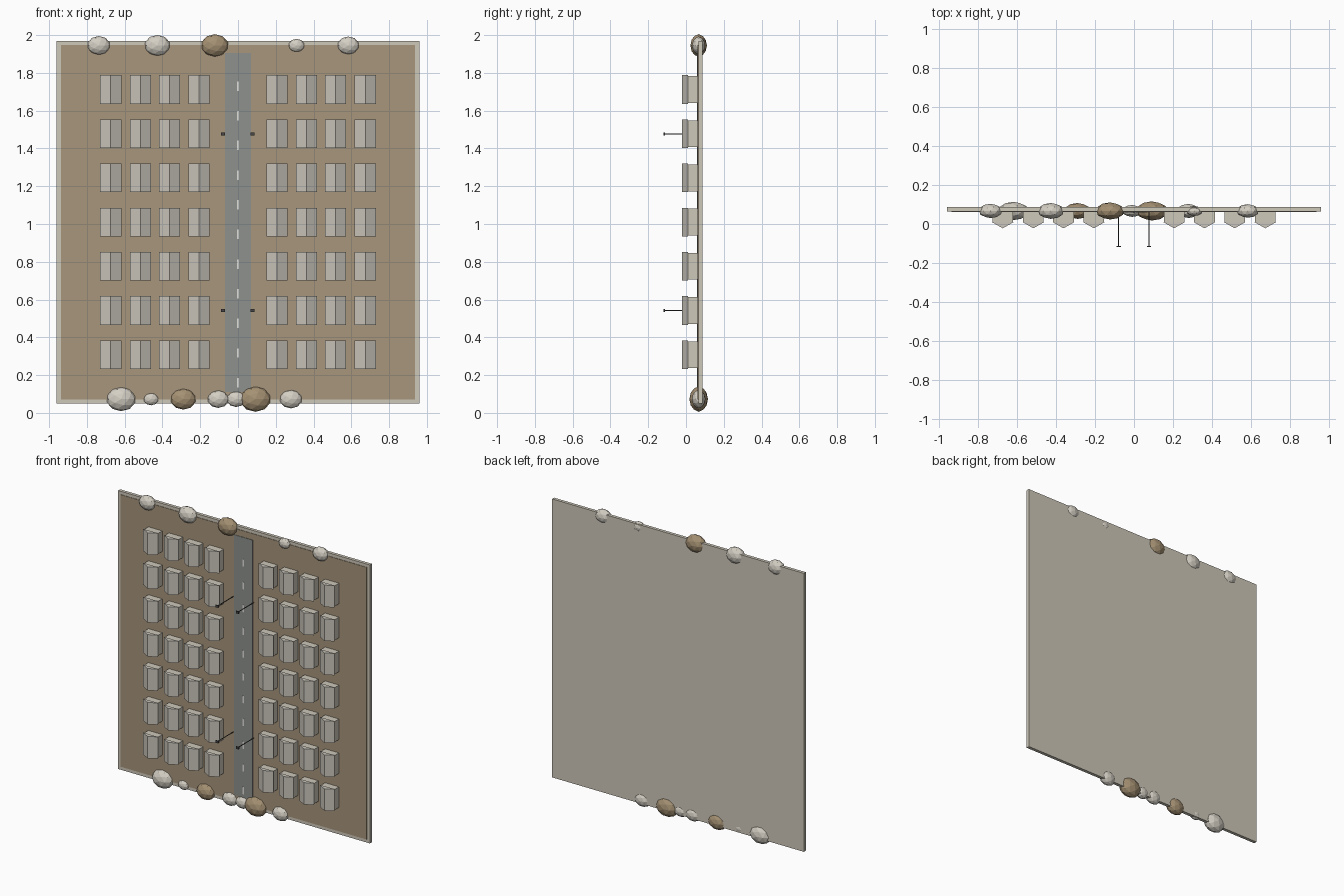
import bpy, bmesh, math
from mathutils import Matrix, Vector

if "Cube" in bpy.data.objects:
    bpy.data.objects.remove(bpy.data.objects["Cube"])


def mat(name, r, g, b):
    m = bpy.data.materials.new(name)
    lin = lambda c: ((c / 255 + 0.055) / 1.055) ** 2.4
    m.diffuse_color = (lin(r), lin(g), lin(b), 1)
    m.use_nodes = True
    m.node_tree.nodes["Principled BSDF"].inputs["Base Color"].default_value = m.diffuse_color
    return m


STONE = mat("pale stone", 206, 200, 186)
ROOF = mat("roof grey", 203, 198, 188)
EARTH = mat("brown earth", 167, 150, 124)
ROAD = mat("road grey", 142, 145, 141)
WHITE = mat("line white", 225, 224, 218)
METAL = mat("dark metal", 70, 70, 70)
ROCK = mat("light rock", 212, 207, 196)
BROWN = mat("brown rock", 165, 145, 115)

FRONT = 0.065      # y of the slab's front face
MID = 1.01         # z of the slab's centre


def finish(bm, name, *mats):
    bmesh.ops.recalc_face_normals(bm, faces=bm.faces)
    me = bpy.data.meshes.new(name)
    bm.to_mesh(me)
    bm.free()
    for m in mats:
        me.materials.append(m)
    ob = bpy.data.objects.new(name, me)
    bpy.context.collection.objects.link(ob)
    return ob


def add_box(bm, x0, x1, y0, y1, z0, z1):
    c = Vector((x0 + x1, y0 + y1, z0 + z1)) / 2
    s = Matrix.Diagonal((x1 - x0, y1 - y0, z1 - z0, 1))
    bmesh.ops.create_cube(bm, size=1, matrix=Matrix.Translation(c) @ s)


def box(name, m, *dims):
    bm = bmesh.new()
    add_box(bm, *dims)
    return finish(bm, name, m)


# Upright base slab, ground plate and road
box("base_slab", STONE, -0.96, 0.96, FRONT, FRONT + 0.022, 0.05, 1.97)
box("ground_plate", EARTH, -0.938, 0.938, FRONT - 0.003, FRONT + 0.001, 0.072, 1.948)
box("road", ROAD, -0.07, 0.07, FRONT - 0.006, FRONT + 0.001, 0.11, 1.905)

# Dashed centre line
bm = bmesh.new()
for i in range(11):
    z = 1.73 - 0.157 * i
    add_box(bm, -0.005, 0.005, FRONT - 0.008, FRONT - 0.005, z - 0.025, z + 0.025)
finish(bm, "road_dashes", WHITE)

# One house: wall block with a gabled roof pointing to the front
bm = bmesh.new()
add_box(bm, -0.053, 0.053, 0.01, FRONT, -0.071, 0.071)
profile = [(-0.056, 0.01), (0.056, 0.01), (0, -0.022)]
f = bm.faces.new([bm.verts.new((x, y, -0.0755)) for x, y in profile])
f.material_index = 1
ext = bmesh.ops.extrude_face_region(bm, geom=[f])
bmesh.ops.translate(bm, vec=(0, 0, 0.151),
                    verts=[g for g in ext["geom"] if isinstance(g, bmesh.types.BMVert)])
bm.faces.ensure_lookup_table()
for face in bm.faces[6:]:
    face.material_index = 1
house = finish(bm, "house", STONE, ROOF)

# Grid of houses, four columns on each side of the road
spots = [(s * x, MID + 0.234 * r) for r in range(-3, 4)
         for s in (-1, 1) for x in (0.206, 0.362, 0.517, 0.674)]
house.location = (spots[0][0], 0, spots[0][1])
for x, z in spots[1:]:
    ob = bpy.data.objects.new("house", house.data)
    ob.location = (x, 0, z)
    bpy.context.collection.objects.link(ob)

# Street lamps: thin pole with a small head
for x in (-0.079, 0.077):
    for z in (0.542, 1.476):
        bm = bmesh.new()
        bmesh.ops.create_cone(bm, cap_ends=True, segments=6, radius1=0.003, radius2=0.003,
                              depth=0.18, matrix=Matrix.Translation((x, -0.025, z))
                              @ Matrix.Rotation(math.pi / 2, 4, 'X'))
        add_box(bm, x - 0.011, x + 0.011, -0.118, -0.112, z - 0.008, z + 0.008)
        finish(bm, "street_lamp", METAL)

# Boulders along the top and bottom edges: x, z, radius, material
rocks = [(-0.737, 1.945, 0.061, ROCK), (-0.427, 1.945, 0.068, ROCK),
         (-0.123, 1.945, 0.073, BROWN), (0.31, 1.945, 0.043, ROCK),
         (0.584, 1.945, 0.058, ROCK), (-0.619, 0.073, 0.078, ROCK),
         (-0.46, 0.073, 0.04, ROCK), (-0.29, 0.073, 0.068, BROWN),
         (-0.105, 0.073, 0.057, ROCK), (-0.01, 0.073, 0.051, ROCK),
         (0.092, 0.073, 0.082, BROWN), (0.28, 0.073, 0.06, ROCK)]
for x, z, r, m in rocks:
    bm = bmesh.new()
    bmesh.ops.create_icosphere(bm, subdivisions=2, radius=r,
                               matrix=Matrix.Translation((x, FRONT + 0.002, z))
                               @ Matrix.Diagonal((1, 0.6, 0.82, 1))
                               @ Matrix.Rotation(math.pi / 2, 4, 'X'))
    finish(bm, "boulder", m)
